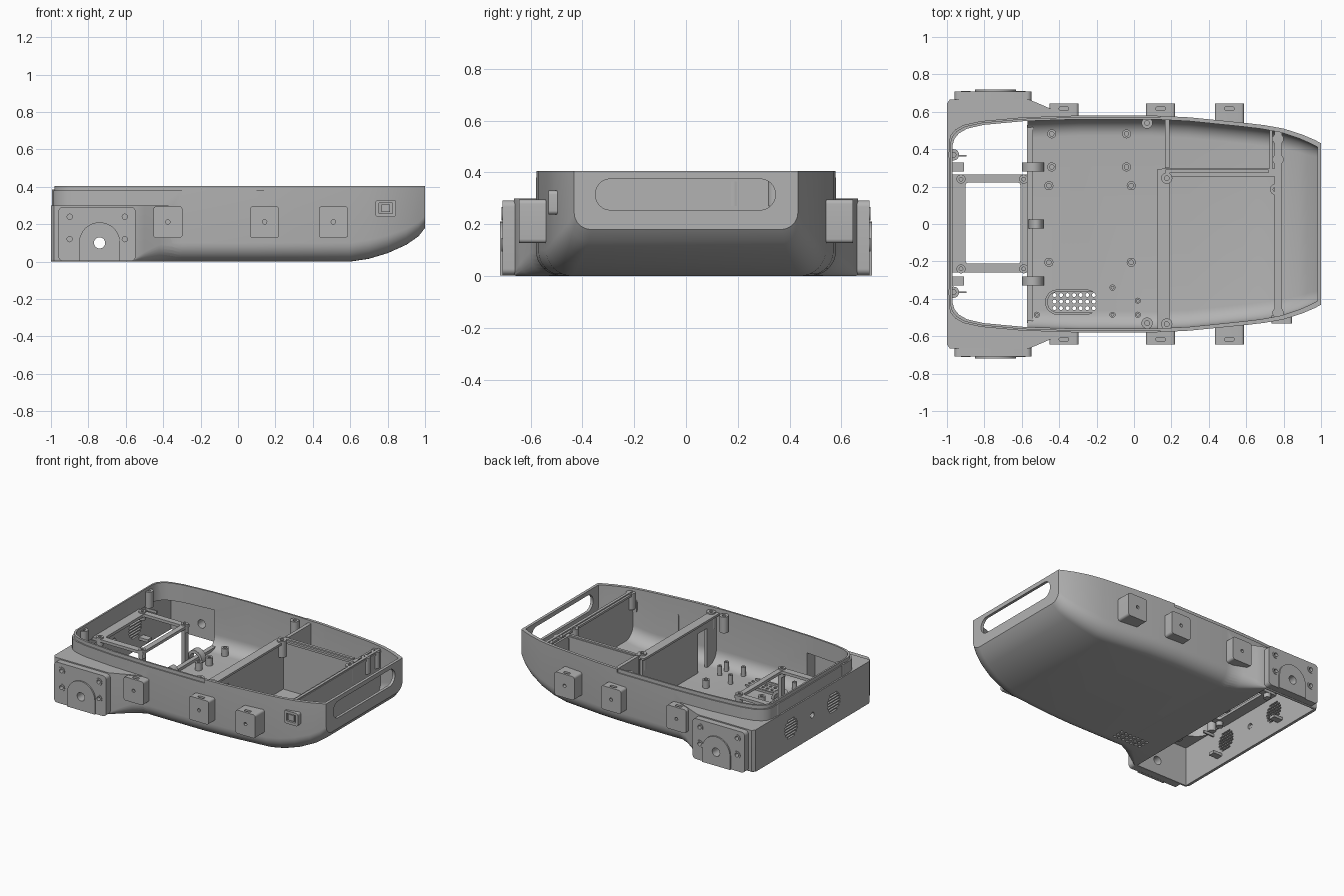
import bpy, bmesh, math
from mathutils import Vector

if "Cube" in bpy.data.objects:
    bpy.data.objects.remove(bpy.data.objects["Cube"], do_unlink=True)

grey = bpy.data.materials.new("plain grey")
grey.use_nodes = True
grey.diffuse_color = (0.45, 0.45, 0.45, 1)
grey.node_tree.nodes["Principled BSDF"].inputs["Base Color"].default_value = grey.diffuse_color


# --- helpers ---
def finish(name, bm):
    bmesh.ops.recalc_face_normals(bm, faces=bm.faces)
    mesh = bpy.data.meshes.new(name)
    bm.to_mesh(mesh)
    bm.free()
    mesh.materials.append(grey)
    ob = bpy.data.objects.new(name, mesh)
    bpy.context.collection.objects.link(ob)
    return ob


def prism(name, points, axis, a, b):
    """Extrude a 2D profile along an axis from a to b."""
    place = {"x": lambda p, t: (t, p[0], p[1]),
             "y": lambda p, t: (p[0], t, p[1]),
             "z": lambda p, t: (p[0], p[1], t)}[axis]
    bm = bmesh.new()
    face = bm.faces.new([bm.verts.new(place(p, a)) for p in points])
    ext = bmesh.ops.extrude_face_region(bm, geom=[face])
    shift = Vector(place((0, 0), b - a))
    bmesh.ops.translate(bm, vec=shift, verts=[v for v in ext["geom"] if isinstance(v, bmesh.types.BMVert)])
    return finish(name, bm)


def rounded(u0, u1, v0, v1, r=0.0, n=6):
    if r == 0:
        return [(u0, v0), (u1, v0), (u1, v1), (u0, v1)]
    pts = []
    for i, (u, v) in enumerate([(u1 - r, v1 - r), (u0 + r, v1 - r), (u0 + r, v0 + r), (u1 - r, v0 + r)]):
        for k in range(n + 1):
            t = math.pi / 2 * (i + k / n)
            pts.append((u + r * math.cos(t), v + r * math.sin(t)))
    return pts


def disc(u, v, r, n=20):
    return [(u + r * math.cos(2 * math.pi * k / n), v + r * math.sin(2 * math.pi * k / n)) for k in range(n)]


def box(name, x0, x1, y0, y1, z0, z1):
    return prism(name, rounded(x0, x1, y0, y1), "z", z0, z1)


def loft(name, stations, top, inset=0.0):
    """Round-bottomed tub through stations of (x, half width, bottom, fillet)."""
    bm = bmesh.new()
    rings = []
    for x, w, zb, r in stations:
        w, zb, r = w - inset, zb + inset, max(r - inset / 2, 0.01)
        half = [(w, top)] + [(w - r + r * math.cos(t), zb + r - r * math.sin(t))
                             for t in [math.pi / 2 * k / 8 for k in range(9)]]
        ring = half + [(-y, z) for y, z in reversed(half)]
        rings.append([bm.verts.new((x * (1 - inset), y, z)) for y, z in ring])
    for a, b in zip(rings, rings[1:]):
        for i in range(len(a)):
            j = (i + 1) % len(a)
            bm.faces.new((a[i], a[j], b[j], b[i]))
    bm.faces.new(rings[0])
    bm.faces.new(rings[-1])
    return finish(name, bm)


def join(name, obs):
    bm = bmesh.new()
    for ob in obs:
        bm.from_mesh(ob.data)
        bpy.data.objects.remove(ob, do_unlink=True)
    return finish(name, bm)


def boolean(target, tool, op="DIFFERENCE"):
    mod = target.modifiers.new("cut", "BOOLEAN")
    mod.operation, mod.solver, mod.object = op, "EXACT", tool
    bpy.context.view_layer.objects.active = target
    bpy.ops.object.modifier_apply(modifier=mod.name)
    bpy.data.objects.remove(tool, do_unlink=True)


# --- hull: tapered tub with a wide mounting block at one end ---
HULL = [(-0.99, .44, 0, .1), (-.98, .475, 0, .1), (-.955, .505, 0, .1), (-.91, .53, 0, .1),
        (-.82, .55, 0, .1), (-.6, .57, 0, .1), (-.3, .58, 0, .1), (.1, .58, 0, .1), (.3, .57, 0, .1),
        (.6, .54, 0, .1), (.7, .528, .015, .1), (.8, .51, .045, .095), (.9, .478, .09, .085),
        (.965, .45, .135, .075), (1, .432, .18, .065)]
BLOCK = [(-1, .645, 0, .012), (-.985, .665, 0, .012), (-.56, .665, 0, .012), (-.5, .64, 0, .05),
         (-.42, .605, 0, .09), (-.33, .57, 0, .1)]
hull = loft("hull_shell", HULL, 0.405)
step = box("lip_cutter", -1.2, 0.14, -1, 1, 0.38, 0.5)
boolean(step, loft("lip_core", HULL, 0.6, 0.008))
boolean(hull, step)
boolean(hull, loft("mount_block", BLOCK, 0.3), "UNION")
boolean(hull, loft("cavity", HULL, 0.6, 0.02))
boolean(hull, box("bay_cavity", -0.98, -0.57, -.645, .645, -0.1, 0.28))

# openings: end slot, round slatted vents, cable hole, axle holes, speaker grid
cuts = [prism("slot", rounded(-.35, .345, .255, .375, .058), "x", 0.9, 1.1),
        prism("cable_hole", disc(0, .16, .02), "x", -1.1, -.9)]
for s in (-1, 1):
    for k in range(-3, 4):
        half = math.sqrt(.072 ** 2 - (k * .02) ** 2)
        cuts.append(box("vent", -1.1, -.9, s * .24 - half, s * .24 + half, .16 + k * .02 - .006, .16 + k * .02 + .006))
    cuts.append(prism("axle_hole", disc(-.74, .1, .03), "y", s * .6, s * .8))
for i in range(7):
    for j in range(3):
        cuts.append(prism("grid", disc(-.425 + i * .035, -.45 + j * .035, .011, 8), "z", -.1, .1))
boolean(hull, join("opening_cutters", cuts))

# --- side fittings, mirrored ---
for s, side in ((1, "left"), (-1, "right")):
    plate = prism(side + "_mount_plate", rounded(-.96, -.548, .003, .292, .025), "y", s * .655, s * .708)
    holes = [prism("h", disc(x, z, .014), "y", s * .68, s * .75) for x in (-.9, -.605) for z in (.12, .24)]
    boolean(plate, join("screw_holes", holes + [prism("h", disc(-.74, .1, .03), "y", s * .6, s * .8)]))
    for x in (-.9, -.605):
        for z in (.12, .24):
            ring = prism(side + "_screw_ring", disc(x, z, .026), "y", s * .70, s * .712)
            boolean(ring, prism("h", disc(x, z, .014), "y", s * .68, s * .75))
    arch = [(-.74 + .11 * math.cos(math.pi * k / 20), .1 + .11 * math.sin(math.pi * k / 20)) for k in range(21)]
    arch = prism(side + "_axle_boss", arch + [(-.85, .002), (-.63, .002)], "y", s * .70, s * .718)
    boolean(arch, prism("h", disc(-.74, .1, .03), "y", s * .6, s * .8))
    for x, y in ((-.375, .565), (.142, .565), (.51, .535)):
        clip = prism(side + "_strap_block", rounded(x - .078, x + .078, .127, .295, .016), "y", s * y, s * .645)
        hole = prism("h", disc(x, .212, .012, 12), "y", s * .61, s * .7)
        notch = prism("n", rounded(x - .025, x + .025, s * .617 - .011, s * .617 + .011, .01), "z", .25, .4)
        boolean(clip, join("clip_cutters", [hole, notch]))

# socket on the right side only
socket = prism("port_frame", rounded(.735, .845, .238, .33, .015), "y", -.49, -.531)
boolean(socket, prism("port_recess", rounded(.755, .825, .258, .312), "y", -.515, -.6))
prism("port_tongue", rounded(.768, .812, .264, .306), "y", -.51, -.527)

# --- inner partitions, trimmed to the hull curve ---
cross = box("w", .15, .168, -.7, .28, 0, .375)
boolean(cross, box("doorway", .1, .2, -.45, -.35, .02, .3))
walls = [("cross_wall", cross),
         ("side_cross_wall", box("w", .165, .19, .3, .7, 0, .385)),
         ("long_wall", box("w", .168, .72, .272, .292, 0, .385)),
         ("end_wall", box("w", .765, .785, -.7, .7, 0, .388)),
         ("cross_wall_flange", box("w", .125, .19, -.56, .295, .36, .375)),
         ("long_wall_flange", box("w", .15, .76, .255, .297, .36, .375)),
         ("end_wall_flange", box("w", .75, .79, -.51, .51, .365, .38)),
         ("upper_side_rib", box("w", .725, .74, .29, .7, 0, .375))]
for name, wall in walls:
    wall.name = name
    boolean(wall, loft("trim", HULL, 0.6, 0.012), "INTERSECT")


# --- screw posts ---
def post(name, x, y, r, z0, z1, bore):
    ob = prism(name, disc(x, y, r), "z", z0, z1)
    boolean(ob, prism("bore", disc(x, y, bore, 12), "z", z1 - .04, z1 + .1))


for x, y in ((-.44, .482), (-.04, .482), (-.44, .305), (-.04, .305),
             (-.455, .205), (-.015, .205), (-.455, -.205), (-.015, -.205)):
    post("board_post", x, y, .024, .015, .075, .012)
for x, y in ((-.52, -.485), (-.115, -.485), (.02, -.485), (-.115, -.34), (.02, -.41)):
    post("small_post", x, y, .016, .015, .085, .007)
for x, y in ((.07, .54), (.07, -.53), (.77, .455), (.77, .345), (.757, .185),
             (.77, -.475), (.175, .245), (.175, -.535), (-.965, .37), (-.965, -.365)):
    post("lid_post", x, y, .03, .27, .385, .013)

# speaker surround: raised oval rim
rim = prism("speaker_rim", rounded(-.475, -.19, -.485, -.35, .066), "z", .015, .035)
boolean(rim, prism("h", rounded(-.462, -.1, -.472, -.363, .053), "z", -.1, .1))

# --- frame over the open bay ---
frame = box("bay_frame", -.985, -.57, -.26, .265, .27, .29)
boolean(frame, prism("h", rounded(-.9, -.608, -.212, .222, .015), "z", .2, .4))
for s in (-1, 1):
    for x in (-.925, -.59):
        post("frame_post", x, s * .24, .024, .24, .3, .01)
    box("frame_leg", -.6, -.575, s * .24 - .02, s * .24 + .02, .015, .275)
    box("wall_tab", -.985, -.91, s * .305 - .024, s * .305 + .024, .06, .08)
    box("cable_hook", -.985, -.895, s * .365 - .005, s * .365 + .005, .24, .26)

# hooked floor tabs and the sill along the bay edge
box("bay_sill", -.572, -.54, -.53, .53, .005, .04)
for y, reach in ((.305, .6), (0, .565), (-.305, .6)):
    mid, half = (reach + .48) / 2, (reach - .48) / 2
    outer = [(-mid + half * math.cos(math.pi * k / 12), .03 + .075 * math.sin(math.pi * k / 12)) for k in range(13)]
    inner = [(-mid + (x + mid) * .7, .03 + (z - .03) * .7) for x, z in reversed(outer)]
    prism("floor_hook", outer + inner, "y", y - .025, y + .025)

# --- shading ---
bpy.ops.object.select_all(action="DESELECT")
for ob in bpy.context.collection.objects:
    if ob.type == "MESH":
        ob.select_set(True)
        bpy.context.view_layer.objects.active = ob
bpy.ops.object.shade_smooth_by_angle(angle=math.radians(30))
